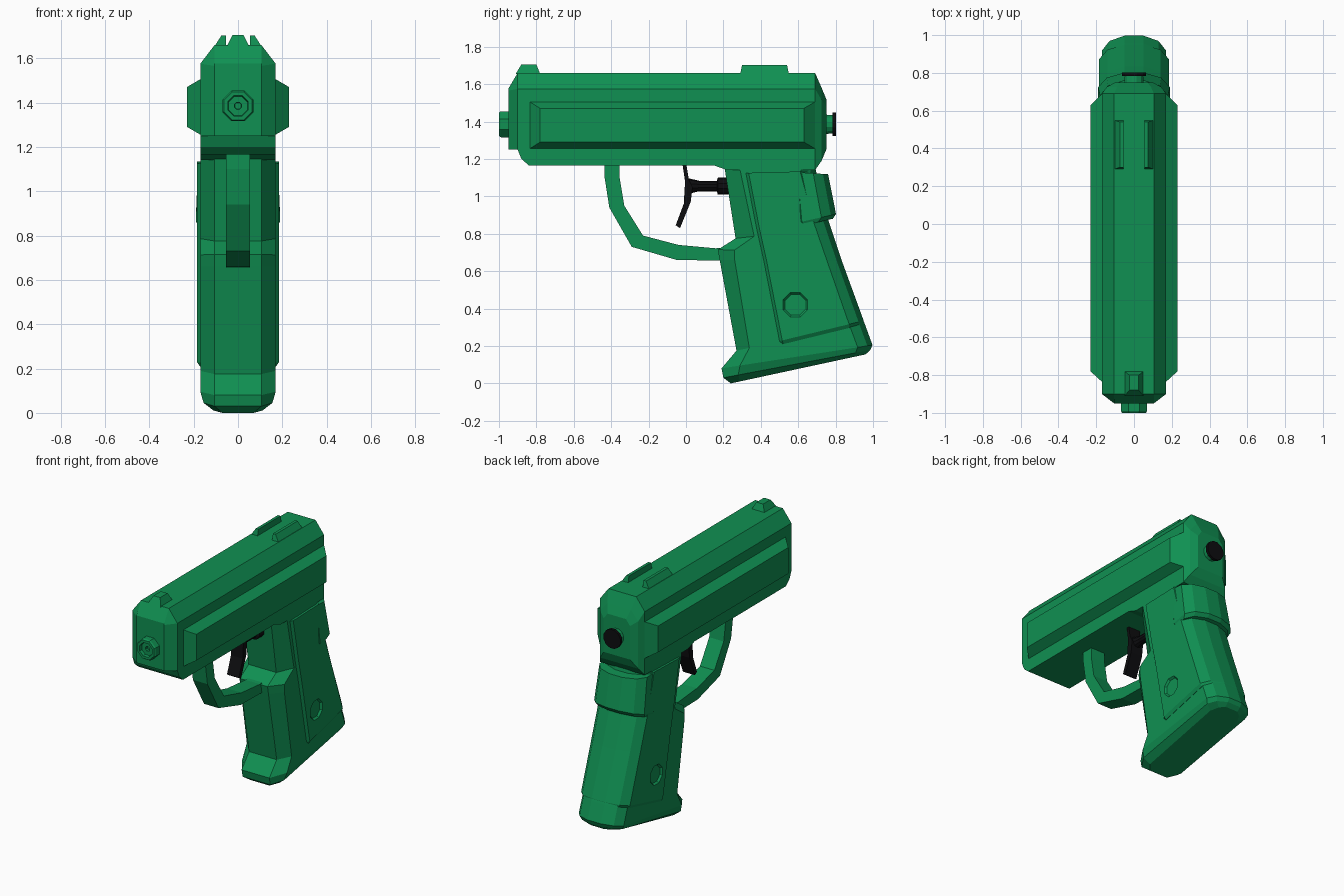
import bpy, bmesh, math


def material(name, rgb):
    m = bpy.data.materials.new(name)
    m.diffuse_color = (*rgb, 1)
    return m


GREEN = material("toy green", (0.005, 0.28, 0.085))
BLACK = material("black plastic", (0.004, 0.004, 0.005))


def loft(name, rings, mat=GREEN):
    """Skin a row of equal-length rings and cap both ends."""
    bm = bmesh.new()
    rows = [[bm.verts.new(p) for p in r] for r in rings]
    n = len(rows[0])
    for a, b in zip(rows, rows[1:]):
        for i in range(n):
            j = (i + 1) % n
            bm.faces.new((a[i], a[j], b[j], b[i]))
    bm.faces.new(rows[0][::-1])
    bm.faces.new(rows[-1])
    bmesh.ops.remove_doubles(bm, verts=bm.verts, dist=0.0005)
    bmesh.ops.recalc_face_normals(bm, faces=bm.faces)
    me = bpy.data.meshes.new(name)
    bm.to_mesh(me)
    bm.free()
    me.materials.append(mat)
    ob = bpy.data.objects.new(name, me)
    bpy.context.collection.objects.link(ob)
    return ob


def extrude(name, profile, hw, mat=GREEN):
    return loft(name, [[(x, y, z) for y, z in profile] for x in (-hw, hw)], mat)


def turned(name, steps, z, sides, mat=GREEN):
    """Round part along y from (y, radius) steps."""
    rings = []
    for y, r in steps:
        ang = [2 * math.pi * (i + 0.5) / sides for i in range(sides)]
        rings.append([(r * math.cos(a), y, z + r * math.sin(a)) for a in ang])
    return loft(name, rings, mat)


def rect(x0, x1, y0, y1, z):
    return [(x0, y0, z), (x1, y0, z), (x1, y1, z), (x0, y1, z)]


def slide_ring(y, ht, zt, hw, zs, zb):
    half = [(ht, zt), (hw, zs), (hw, zb)]
    pts = half + [(-x, z) for x, z in reversed(half)]
    return [(x, y, z) for x, z in pts]


def grip_ring(front, back, hw, fx=0.105, cf=0.09, cb=0.08):
    """Tilted section: chamfered front corners, faceted round back."""
    (y0, z0), (y1, z1) = front, back
    length = math.hypot(y1 - y0, z1 - z0)
    half = [(fx, 0), (hw, cf), (hw, length - cb),
            (hw * 0.76, length - cb * 0.35), (0.05, length)]
    pts = half + [(-x, d) for x, d in reversed(half)]
    return [(x, y0 + (y1 - y0) * d / length, z0 + (z1 - z0) * d / length)
            for x, d in pts]


# Slide with chamfered nose and rounded rear
loft("slide", [slide_ring(*s) for s in (
    (-0.95, 0.105, 1.575, 0.105, 1.565, 1.25),
    (-0.90, 0.105, 1.66, 0.17, 1.575, 1.25),
    (-0.88, 0.105, 1.66, 0.17, 1.575, 1.20),
    (-0.84, 0.105, 1.66, 0.17, 1.575, 1.165),
    (0.15, 0.105, 1.66, 0.17, 1.575, 1.165),
    (0.22, 0.105, 1.66, 0.17, 1.575, 1.14),
    (0.69, 0.105, 1.66, 0.17, 1.575, 1.14),
    (0.725, 0.09, 1.58, 0.145, 1.515, 1.19),
    (0.75, 0.07, 1.52, 0.10, 1.48, 1.25))])

# Mirrored raised side panels and rear sight rails
for s, side in ((1, "right"), (-1, "left")):
    outer = [(-0.835, 1.255), (0.69, 1.255), (0.69, 1.505), (-0.835, 1.505)]
    inner = [(-0.78, 1.29), (0.63, 1.29), (0.63, 1.47), (-0.78, 1.47)]
    loft(side + "_slide_panel", [
        [(s * 0.15, y, z) for y, z in outer],
        [(s * 0.17, y, z) for y, z in outer],
        [(s * 0.23, y, z) for y, z in inner]])
    loft(side + "_rear_sight", [
        rect(s * 0.055, s * 0.105, 0.29, 0.55, 1.655),
        rect(s * 0.055, s * 0.075, 0.30, 0.54, 1.702)])

# Front sight
loft("front_sight", [rect(-0.05, 0.05, -0.91, -0.78, 1.655),
                     rect(-0.025, 0.025, -0.88, -0.80, 1.705)])

# Nozzle with recessed mouth, rear filler plug
turned("nozzle", [(-0.93, 0.075), (-0.99, 0.075), (-1.0, 0.068), (-1.0, 0.05),
                  (-0.98, 0.046), (-0.98, 0.017), (-0.96, 0.015)], 1.385, 8)
turned("plug_stem", [(0.73, 0.055), (0.79, 0.05)], 1.385, 12)
turned("plug_cap", [(0.783, 0.066), (0.803, 0.066)], 1.385, 12, BLACK)

# Grip core with step under the guard and flared foot
loft("grip", [
    grip_ring((0.205, 1.16), (0.69, 1.16), 0.17, cf=0.08),
    grip_ring((0.265, 0.775), (0.76, 0.83), 0.17, cf=0.1),
    grip_ring((0.17, 0.715), (0.80, 0.70), 0.17),
    grip_ring((0.18, 0.66), (0.82, 0.66), 0.17, cf=0.08),
    grip_ring((0.27, 0.175), (0.955, 0.32), 0.17, cf=0.07),
    grip_ring((0.19, 0.08), (0.997, 0.205), 0.17, cf=0.10),
    grip_ring((0.20, 0.03), (0.985, 0.178), 0.155, cf=0.08),
    grip_ring((0.24, 0.0), (0.96, 0.155), 0.11, fx=0.07, cf=0.05)])

# Wraparound grip shell with a recessed octagonal disc on each side
shell = loft("grip_shell", [
    grip_ring((0.315, 1.125), (0.69, 1.135), 0.185, fx=0.165, cf=0.02),
    grip_ring((0.372, 0.83), (0.765, 0.86), 0.185, fx=0.165, cf=0.02),
    grip_ring((0.41, 0.66), (0.835, 0.65), 0.185, fx=0.165, cf=0.02),
    grip_ring((0.495, 0.225), (0.95, 0.335), 0.185, fx=0.165, cf=0.02),
    grip_ring((0.50, 0.205), (0.95, 0.315), 0.172, fx=0.155, cf=0.02)])
for s, side in ((1, "right"), (-1, "left")):
    rings = []
    for x, r in ((0.172, 0.06), (0.20, 0.083)):
        ang = [math.pi * (i + 0.5) / 4 for i in range(8)]
        rings.append([(s * x, 0.585 + r * math.cos(a), 0.42 + r * math.sin(a))
                      for a in ang])
    cutter = loft(side + "_disc_cutter", rings)
    cutter.hide_render = True
    cutter.hide_viewport = True
    mod = shell.modifiers.new(side + "_disc", "BOOLEAN")
    mod.operation = "DIFFERENCE"
    mod.solver = "EXACT"
    mod.object = cutter

# Collar behind the top of the grip
loft("grip_collar", [
    grip_ring((0.575, 1.13), (0.76, 1.118), 0.18, fx=0.165, cf=0.02),
    grip_ring((0.60, 0.86), (0.802, 0.905), 0.19, fx=0.17, cf=0.02),
    grip_ring((0.61, 0.84), (0.785, 0.88), 0.18, fx=0.165, cf=0.02)])

# Trigger guard
extrude("trigger_guard", [
    (-0.435, 1.18), (-0.435, 1.10), (-0.41, 0.94), (-0.29, 0.73),
    (-0.05, 0.66), (0.25, 0.655), (0.30, 0.74), (0.24, 0.73), (0.16, 0.722),
    (-0.04, 0.74), (-0.23, 0.79), (-0.33, 0.95), (-0.355, 1.10),
    (-0.355, 1.18)], 0.055)

# Trigger and its push rod
extrude("trigger", [
    (-0.02, 1.18), (0.0, 1.18), (0.015, 1.09), (0.035, 1.05), (0.025, 0.97),
    (-0.032, 0.83), (-0.055, 0.845), (-0.012, 0.96), (-0.005, 1.08)],
    0.045, BLACK)
turned("trigger_rod", [(0.0, 0.045), (0.07, 0.028), (0.165, 0.028),
                       (0.17, 0.045), (0.26, 0.045)], 1.055, 10, BLACK)
